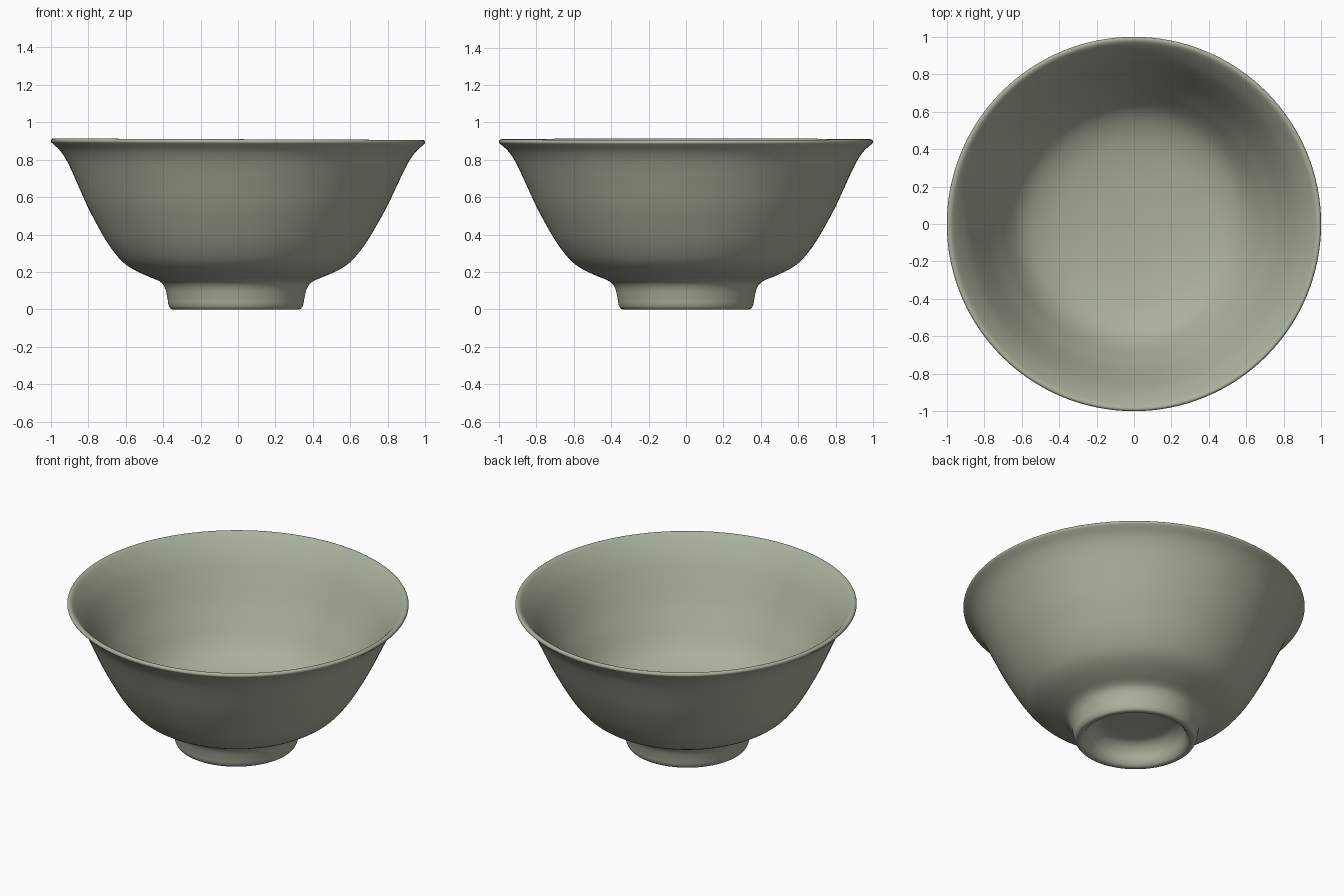
import bpy
import bmesh
import math
from mathutils import Vector

if "Cube" in bpy.data.objects:
    bpy.data.objects.remove(bpy.data.objects["Cube"])

HEIGHT = 0.91
SEGMENTS = 128
STEPS = 4


def smooth_path(points):
    """Catmull-Rom curve through (radius, height) points."""
    pts = [Vector((r, 0, z)) for r, z in points]
    pts = [pts[0]] + pts + [pts[-1]]
    path = []
    for a, b, c, d in zip(pts, pts[1:], pts[2:], pts[3:]):
        for i in range(STEPS):
            t = i / STEPS
            path.append(0.5 * (2 * b + (c - a) * t
                               + (2 * a - 5 * b + 4 * c - d) * t ** 2
                               + (3 * b - a - 3 * c + d) * t ** 3))
    path.append(pts[-1])
    for p in path:
        p.x = max(p.x, 0)
    return path


def lathe(name, points, material):
    """Spin a profile round the z axis into a closed, smooth solid."""
    bm = bmesh.new()
    verts = [bm.verts.new(p) for p in smooth_path(points)]
    edges = [bm.edges.new(pair) for pair in zip(verts, verts[1:])]
    bmesh.ops.spin(bm, geom=verts + edges, cent=(0, 0, 0), axis=(0, 0, 1),
                   angle=math.tau, steps=SEGMENTS, use_merge=False)
    bmesh.ops.remove_doubles(bm, verts=bm.verts, dist=0.0002)
    # Hand-thrown unevenness: foot a little off centre, rim a little tilted
    for v in bm.verts:
        rise = v.co.z / HEIGHT
        v.co.x -= 0.012 * (1 - rise)
        v.co.z -= 0.004 * v.co.x * rise
    bmesh.ops.recalc_face_normals(bm, faces=bm.faces)
    mesh = bpy.data.meshes.new(name)
    bm.to_mesh(mesh)
    bm.free()
    mesh.materials.append(material)
    obj = bpy.data.objects.new(name, mesh)
    bpy.context.collection.objects.link(obj)
    for poly in mesh.polygons:
        poly.use_smooth = True
    return obj


glaze = bpy.data.materials.new("grey_green_glaze")
glaze.use_nodes = True
colour = (0.40, 0.44, 0.335, 1)
glaze.diffuse_color = colour
glaze.node_tree.nodes["Principled BSDF"].inputs["Base Color"].default_value = colour

# Recess under the foot, then the foot ring
foot = [(0, 0.13), (0.15, 0.13), (0.23, 0.12), (0.275, 0.08), (0.295, 0.03),
        (0.312, 0.006), (0.33, 0), (0.348, 0.004), (0.36, 0.025),
        (0.366, 0.06), (0.38, 0.115), (0.41, 0.15)]
# Outer wall, flaring to the lip
outside = [(0.48, 0.18), (0.55, 0.213), (0.605, 0.251), (0.65, 0.3),
           (0.7, 0.37), (0.755, 0.465), (0.805, 0.56), (0.86, 0.68),
           (0.91, 0.785), (0.95, 0.845), (0.99, 0.882)]
# Rounded lip, inner wall and floor
inside = [(1, 0.894), (0.996, 0.906), (0.984, 0.909), (0.965, 0.897),
          (0.925, 0.85), (0.88, 0.785), (0.825, 0.68), (0.765, 0.56),
          (0.71, 0.465), (0.655, 0.375), (0.6, 0.31), (0.53, 0.262),
          (0.43, 0.223), (0.28, 0.195), (0.14, 0.184), (0, 0.18)]

lathe("footed_bowl", foot + outside + inside, glaze)
